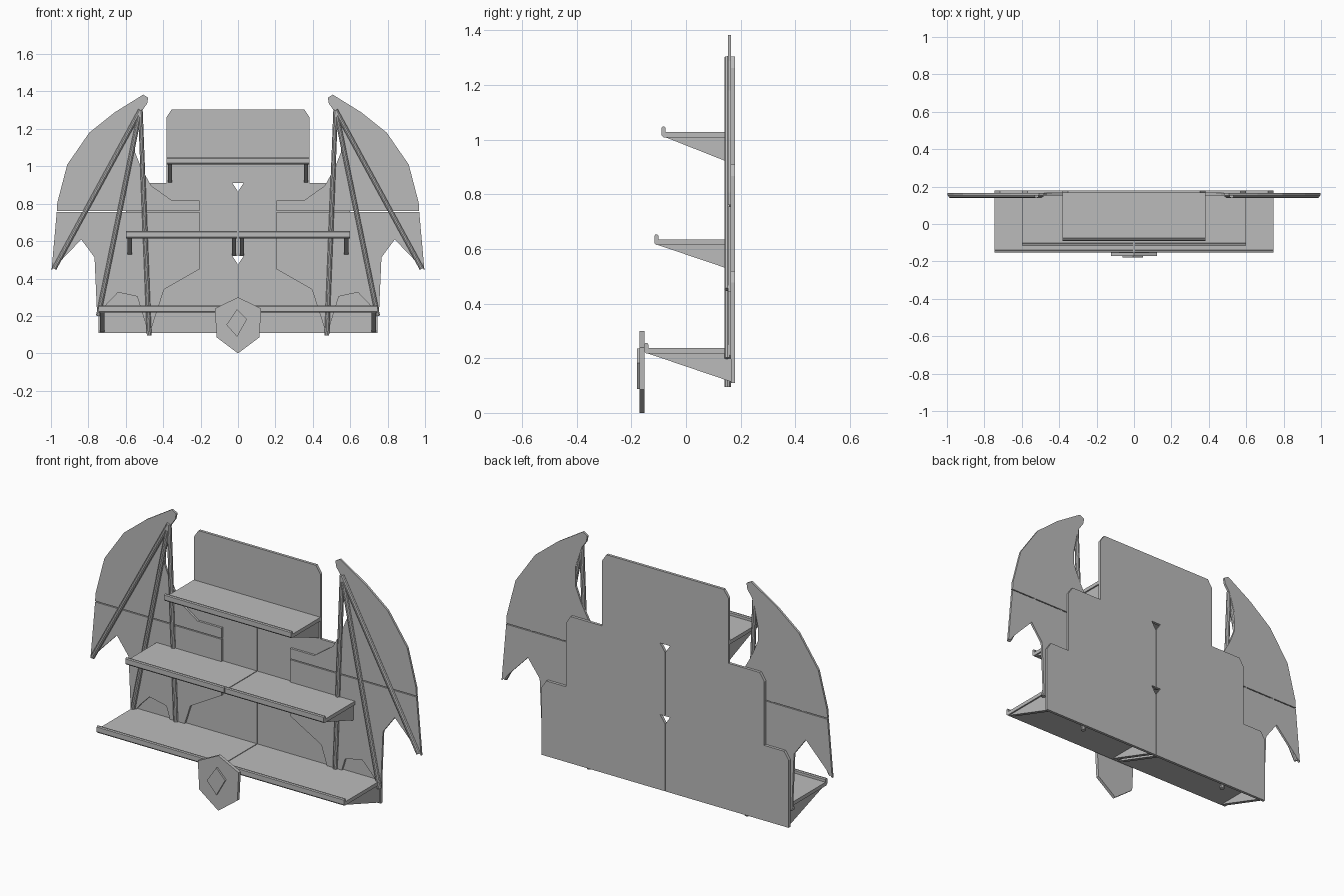
import bpy, bmesh, math
from mathutils import Vector

if "Cube" in bpy.data.objects:
    bpy.data.objects.remove(bpy.data.objects["Cube"])

grey = bpy.data.materials.new("plain grey")
grey.diffuse_color = (0.5, 0.5, 0.5, 1)
grey.use_nodes = True
grey.node_tree.nodes["Principled BSDF"].inputs["Base Color"].default_value = grey.diffuse_color


def finish(bm, name):
    bmesh.ops.recalc_face_normals(bm, faces=bm.faces)
    me = bpy.data.meshes.new(name)
    bm.to_mesh(me)
    bm.free()
    me.materials.append(grey)
    ob = bpy.data.objects.new(name, me)
    bpy.context.collection.objects.link(ob)
    return ob


def prism(name, pts, lo, hi, axis="y"):
    """Extrude an (x, z) outline along y, or a (y, z) outline along x."""
    bm = bmesh.new()
    place = (lambda a, b, d: (a, d, b)) if axis == "y" else (lambda a, b, d: (d, a, b))
    near = [bm.verts.new(place(a, b, lo)) for a, b in pts]
    far = [bm.verts.new(place(a, b, hi)) for a, b in pts]
    n = len(pts)
    bm.faces.new(near)
    bm.faces.new(far[::-1])
    for i in range(n):
        j = (i + 1) % n
        bm.faces.new((near[i], far[i], far[j], near[j]))
    return finish(bm, name)


def rod(name, a, b, r):
    bm = bmesh.new()
    a, b = Vector(a), Vector(b)
    bmesh.ops.create_cone(bm, cap_ends=True, segments=10, radius1=r, radius2=r, depth=(b - a).length)
    rot = (b - a).to_track_quat("Z", "Y")
    for v in bm.verts:
        v.co = rot @ v.co + (a + b) / 2
    return finish(bm, name)


def chamfered(x0, x1, z0, z1):
    c, h = 0.028, 0.042
    return [(x0, z0), (x1, z0), (x1, z1 - h), (x1 - c, z1), (x0 + c, z1), (x0, z1 - h)]


def shelf_profile(yf, z):
    # flat board with a raised, softened front lip
    return [(0.165, z), (yf + 0.008, z), (yf, z + 0.008), (yf, z + 0.034), (yf + 0.004, z + 0.039),
            (yf + 0.011, z + 0.039), (yf + 0.015, z + 0.034), (yf + 0.015, z + 0.02), (0.165, z + 0.02)]


# tiers: name, half width, panel bottom, panel top, shelf front, shelf underside, split in halves
G = 0.002
tiers = [("lower", 0.745, 0.11, 0.52, -0.153, 0.217, True),
         ("middle", 0.598, 0.52, 0.91, -0.116, 0.614, True),
         ("upper", 0.382, 0.91, 1.305, -0.09, 1.009, False)]

for name, w, z0, z1, yf, zs, split in tiers:
    spans = [(-w, -G), (G, w)] if split else [(-w, w)]
    for x0, x1 in spans:
        prism(name + "_back_panel", chamfered(x0, x1, z0, z1), 0.165, 0.18)
        prism(name + "_shelf", shelf_profile(yf, zs), x0, x1, "x")
        # triangular brackets near both ends of each board
        tri = [(yf + 0.015, zs), (0.165, zs), (0.165, z0 + 0.004)]
        for bx in (x0 + 0.008, x1 - 0.03):
            prism(name + "_bracket", tri, bx, bx + 0.022, "x")

# wing membranes, cut into an upper and a lower piece
upper = [(0.207, 0.761), (0.207, 0.817), (0.352, 0.817), (0.465, 0.897), (0.518, 0.993),
         (0.55, 1.073), (0.55, 1.185), (0.513, 1.297), (0.486, 1.335), (0.48, 1.367),
         (0.507, 1.383), (0.66, 1.288), (0.795, 1.18), (0.913, 1.009), (0.966, 0.806), (0.969, 0.761)]
lower = [(0.207, 0.756), (0.207, 0.449), (0.395, 0.342), (0.475, 0.096), (0.539, 0.304),
         (0.641, 0.326), (0.694, 0.272), (0.753, 0.198), (0.767, 0.513), (0.838, 0.609),
         (0.997, 0.443), (0.969, 0.756)]
for s, side in ((-1, "left"), (1, "right")):
    for part, pts in (("upper", upper), ("lower", lower)):
        prism(f"{side}_{part}_wing", [(s * x, z) for x, z in pts], 0.153, 0.165)
    # ribs fanning out from the wing joint
    for x, z in ((0.475, 0.095), (0.747, 0.2), (0.983, 0.452)):
        rod(f"{side}_wing_rib", (s * 0.522, 0.152, 1.3), (s * x, 0.152, z), 0.0125)

# six-sided badge on the front with a plain raised plate
badge = [(0, 0), (0.115, 0.086), (0.123, 0.24), (0, 0.3), (-0.123, 0.24), (-0.115, 0.086)]
prism("front_badge", badge, -0.17, -0.152)
prism("badge_plate", [(-0.005, 0.088), (0.048, 0.182), (-0.005, 0.236), (-0.062, 0.153)], -0.18, -0.17)
